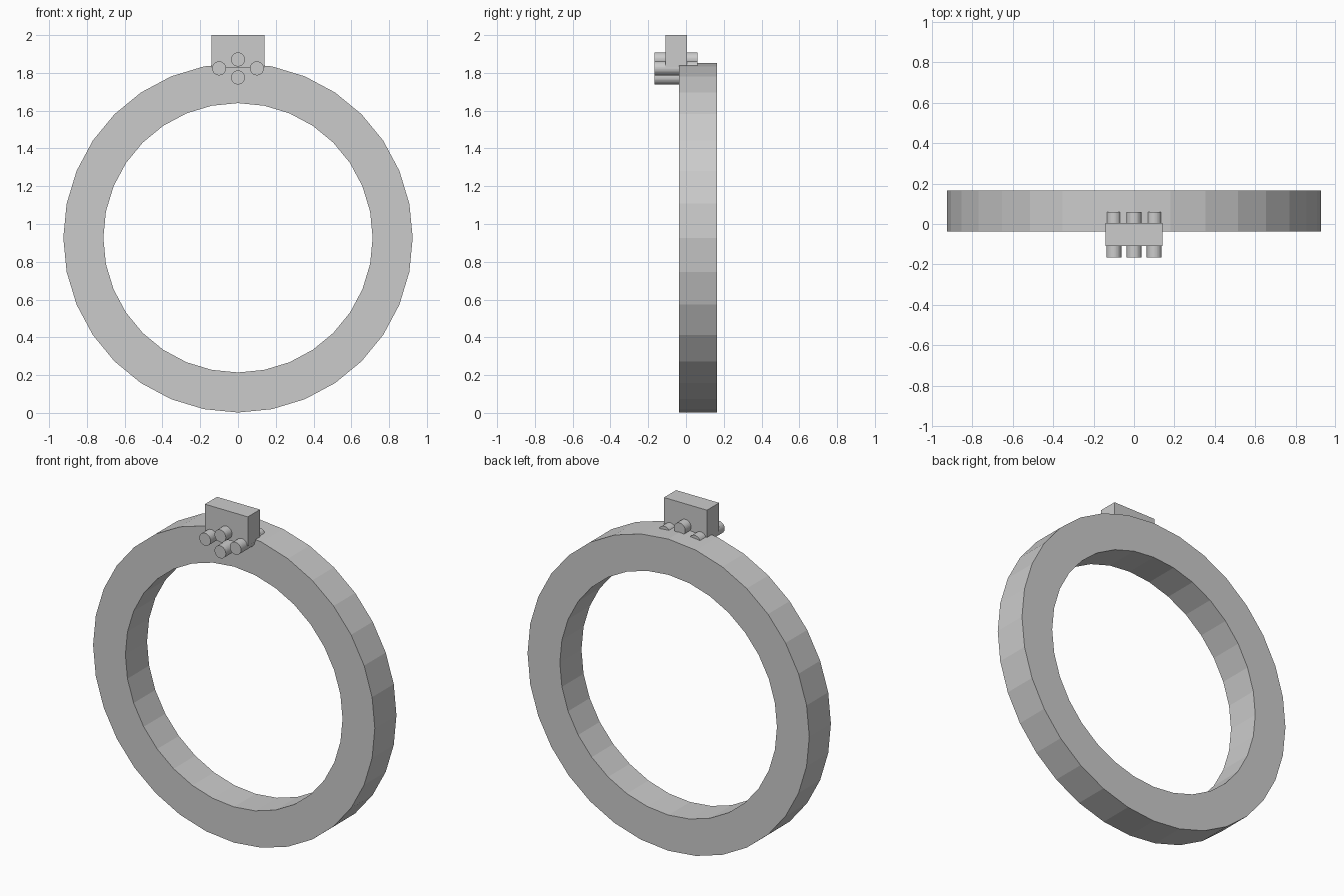
import bpy, bmesh
from math import sin, cos, pi

if "Cube" in bpy.data.objects:
    bpy.data.objects.remove(bpy.data.objects["Cube"])


def mesh_object(name, bm):
    bmesh.ops.recalc_face_normals(bm, faces=bm.faces)
    mesh = bpy.data.meshes.new(name)
    bm.to_mesh(mesh)
    bm.free()
    obj = bpy.data.objects.new(name, mesh)
    bpy.context.collection.objects.link(obj)
    return obj


def ring(name, z, r_out, r_in, y0, y1, sides=32):
    bm = bmesh.new()
    section = [(r_out, y0), (r_out, y1), (r_in, y1), (r_in, y0)]
    loops = []
    for i in range(sides):
        a = 2 * pi * i / sides
        loops.append([bm.verts.new((r * sin(a), y, z + r * cos(a))) for r, y in section])
    for i in range(sides):
        a, b = loops[i], loops[(i + 1) % sides]
        for j in range(4):
            k = (j + 1) % 4
            bm.faces.new((a[j], a[k], b[k], b[j]))
    return mesh_object(name, bm)


def pin(name, x, z, radius, y0, y1):
    bpy.ops.mesh.primitive_cylinder_add(vertices=32, radius=radius, depth=y1 - y0,
                                        location=(x, (y0 + y1) / 2, z),
                                        rotation=(pi / 2, 0, 0))
    bpy.context.object.name = name


# Flat-faced hoop with 32 sides
ring("hoop", 0.927, 0.925, 0.713, -0.038, 0.165)

# Block clamped on top of the hoop
bpy.ops.mesh.primitive_cube_add(size=1, location=(0, -0.052, 1.914))
block = bpy.context.object
block.name = "top_block"
block.scale = (0.282, 0.114, 0.172)

# Four pins running through the block
for name, x, z in [("pin_left", -0.1, 1.824), ("pin_right", 0.1, 1.824),
                   ("pin_upper", 0, 1.871), ("pin_lower", 0, 1.776)]:
    pin(name, x, z, 0.037, -0.167, 0.06)
